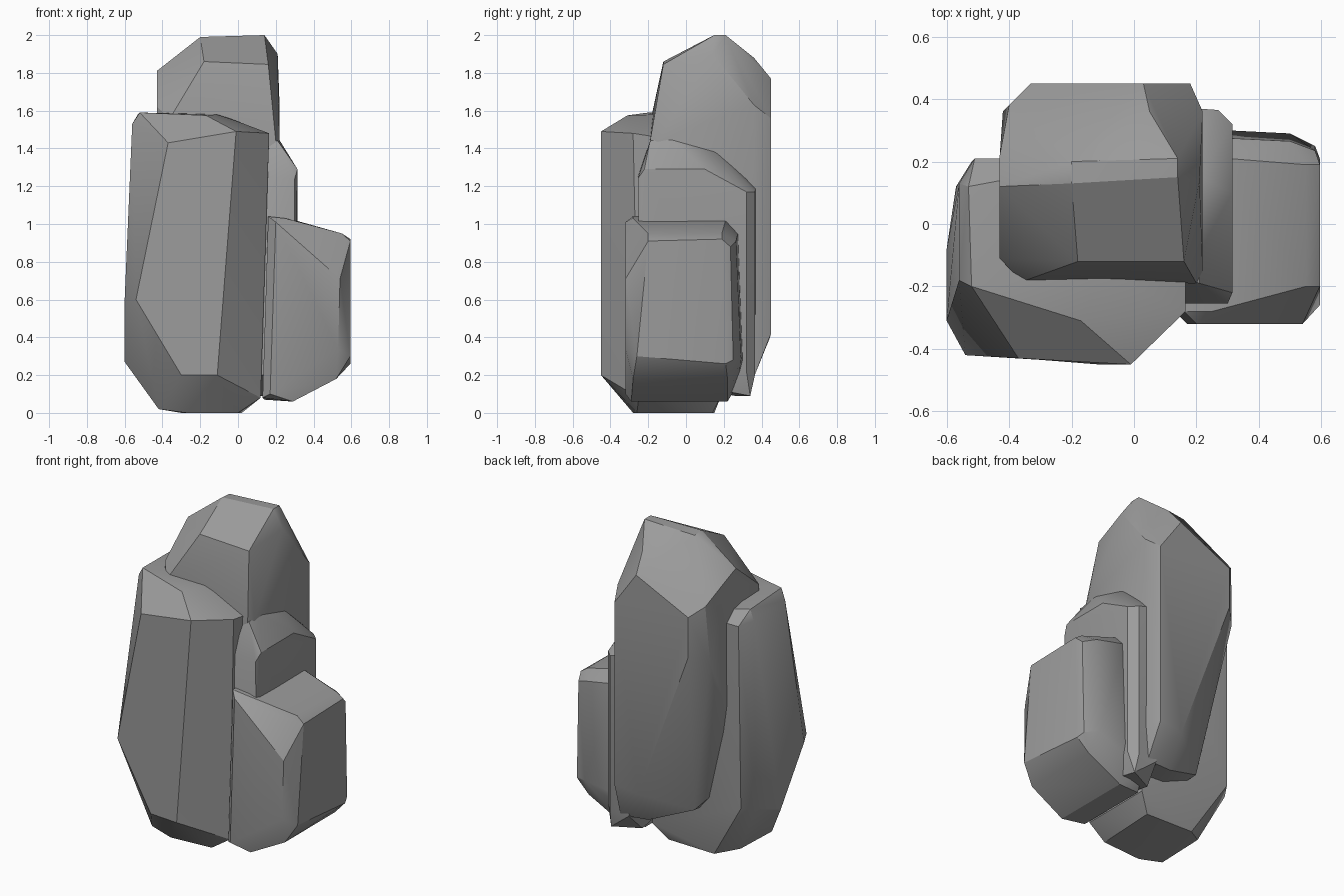
import bpy, bmesh, math

stone = bpy.data.materials.new("dark_stone")
stone.diffuse_color = (0.33, 0.33, 0.33, 1)


def rock(name, pts):
    """Chiselled boulder: convex hull of its main corners, crisp edges."""
    bm = bmesh.new()
    for p in pts:
        bm.verts.new(p)
    bmesh.ops.convex_hull(bm, input=bm.verts[:])
    junk = [v for v in bm.verts if not v.link_faces]
    bmesh.ops.delete(bm, geom=junk, context='VERTS')
    bmesh.ops.dissolve_limit(bm, angle_limit=math.radians(4),
                             verts=bm.verts[:], edges=bm.edges[:])
    bmesh.ops.recalc_face_normals(bm, faces=bm.faces[:])
    me = bpy.data.meshes.new(name)
    bm.to_mesh(me)
    bm.free()
    me.materials.append(stone)
    ob = bpy.data.objects.new(name, me)
    bpy.context.collection.objects.link(ob)
    bpy.ops.object.select_all(action='DESELECT')
    ob.select_set(True)
    bpy.context.view_layer.objects.active = ob
    bpy.ops.object.shade_smooth_by_angle(angle=math.radians(28))
    return ob


# Front left pillar
rock("front_pillar", [
    (-.52, -.20, 1.59), (-.17, -.31, 1.575), (-.10, -.15, 1.58), (-.53, .12, 1.58),
    (-.56, .13, 1.52), (-.51, .21, 1.50), (-.05, .21, 1.50), (-.56, -.18, 1.53),
    (-.37, -.43, 1.43), (-.01, -.45, 1.49), (.165, -.28, 1.48), (.165, .10, 1.42),
    (-.60, -.31, .60), (-.54, -.42, .60), (-.60, -.08, .27), (-.57, .12, .34),
    (-.52, .20, .36), (-.30, -.435, .20), (-.11, -.45, .20), (.12, -.25, .08),
    (-.42, -.25, .02), (-.27, -.28, 0), (0, -.26, 0), (.02, .14, 0),
    (.10, .19, .10), (-.30, .15, 0), (-.42, .06, .03)])

# Tallest peak at the back
rock("back_peak", [
    (-.20, .13, 1.99), (.14, .15, 2.0), (.14, .21, 2.0), (-.20, .20, 1.985),
    (-.18, -.12, 1.86), (.16, -.12, 1.845), (.21, .14, 1.90), (-.43, .12, 1.81),
    (-.43, .22, 1.77), (.05, .36, 1.88), (.03, .45, 1.77), (.18, .45, 1.56),
    (.22, .36, 1.63),
    (-.40, .38, 1.66), (-.33, .45, 1.60), (-.43, -.11, 1.62), (-.36, -.185, 1.56),
    (.20, -.19, 1.44), (.22, -.15, 1.44), (-.33, .45, 1.35), (-.42, .36, 1.30),
    (-.43, .10, .75), (-.43, -.08, .75), (-.39, .10, .48), (.22, .36, .40),
    (.18, .45, .42), (.02, .445, .40), (-.24, .26, .30), (.20, .36, .19),
    (.02, .34, .20), (-.20, -.10, .25), (.20, -.15, .25)])

# Narrow slab between the peak and the small block
rock("middle_slab", [
    (.21, -.19, 1.44), (.21, -.09, 1.46), (.21, .15, 1.39), (.21, .31, 1.25),
    (.20, .37, 1.19), (.27, .365, 1.17), (.315, .32, 1.17), (.315, .10, 1.29),
    (.315, -.22, 1.29), (.30, -.255, 1.24), (.10, -.255, 1.25), (-.05, -.10, 1.40),
    (-.05, .20, 1.35), (.315, .32, .22), (.27, .365, .20), (.14, .365, .20),
    (.28, .34, .09), (.12, .26, .09), (.30, -.24, .20), (.10, -.24, .20)])

# Small block on the right
rock("right_block", [
    (.16, -.28, 1.04), (.25, -.28, 1.03), (.20, -.32, 1.01), (.17, .20, 1.03),
    (.30, .21, 1.02), (.30, .275, .95), (.50, .265, .91), (.55, .19, .95),
    (.58, .235, .88), (.55, -.20, .95), (.595, -.20, .91), (.595, .19, .92),
    (.54, -.32, .71), (.53, -.32, .34), (.595, -.26, .30), (.595, .21, .26),
    (.58, .25, .28), (.50, .29, .30), (.30, .30, .28), (.52, -.28, .18),
    (.52, .22, .18), (.29, -.29, .06), (.29, .22, .06), (.17, -.32, .10),
    (.13, -.28, .08), (.14, .20, .07), (.17, .28, .16)])
